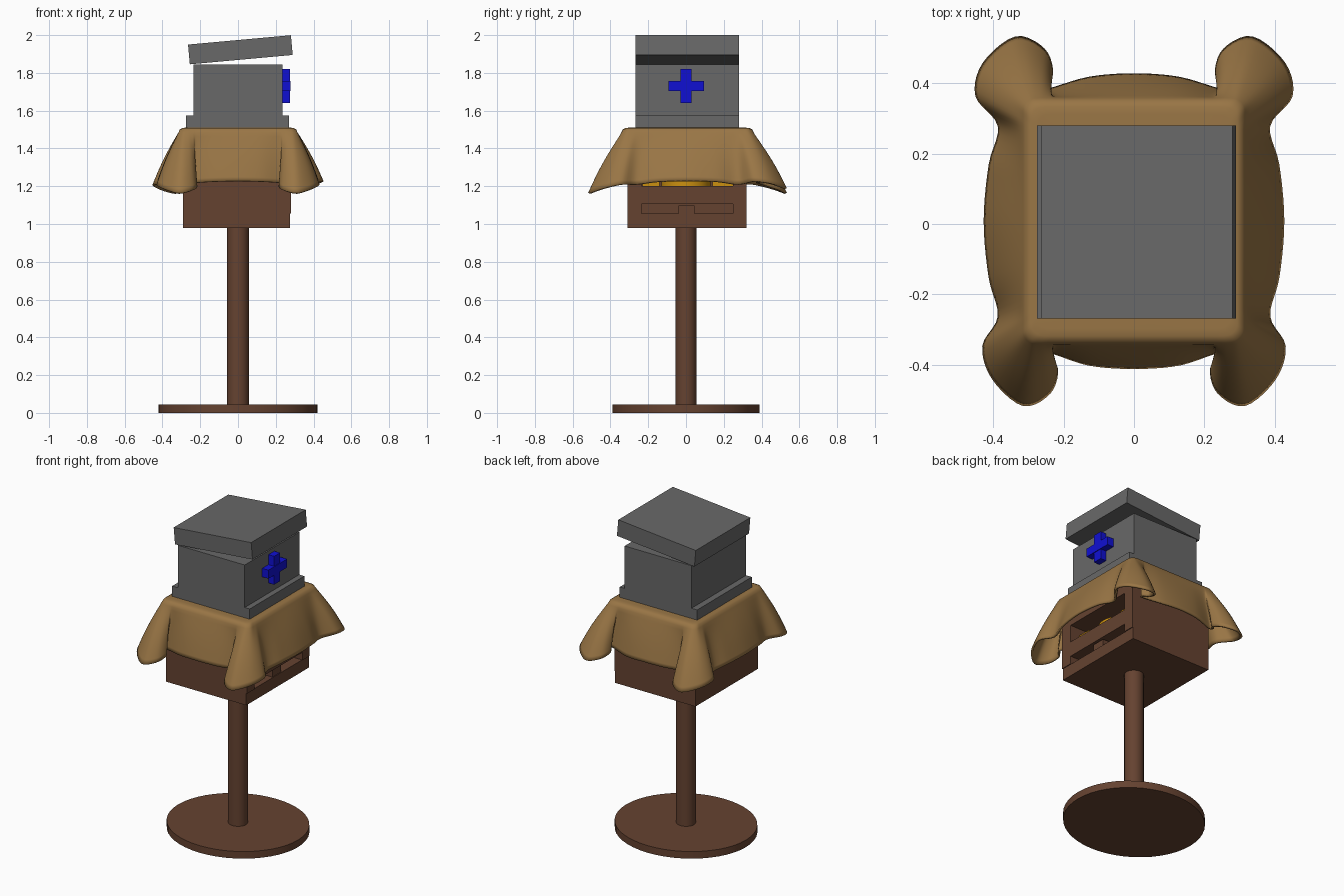
import bpy, bmesh, math
from mathutils import Vector

cube = bpy.data.objects.get("Cube")
if cube:
    bpy.data.objects.remove(cube, do_unlink=True)


def material(name, rgb):
    m = bpy.data.materials.new(name)
    m.use_nodes = True
    m.diffuse_color = (*rgb, 1)
    m.node_tree.nodes["Principled BSDF"].inputs["Base Color"].default_value = (*rgb, 1)
    return m


WOOD = material("dark wood", (0.13, 0.055, 0.03))
GREY = material("grey", (0.14, 0.14, 0.14))
CLOTH = material("tan cloth", (0.32, 0.18, 0.06))
BLUE = material("blue", (0.005, 0.005, 0.65))
GOLD = material("gold", (0.6, 0.28, 0.005))


def finish(bm, name, mat):
    bmesh.ops.recalc_face_normals(bm, faces=bm.faces)
    mesh = bpy.data.meshes.new(name)
    bm.to_mesh(mesh)
    bm.free()
    mesh.materials.append(mat)
    ob = bpy.data.objects.new(name, mesh)
    bpy.context.collection.objects.link(ob)
    return ob


def smooth(ob, angle=40):
    bpy.ops.object.select_all(action="DESELECT")
    ob.select_set(True)
    bpy.context.view_layer.objects.active = ob
    bpy.ops.object.shade_smooth_by_angle(angle=math.radians(angle))


def box(name, mat, xs, ys, zs, tilt=0):
    """Box from its x, y and z limits, tilted about y at its centre."""
    bm = bmesh.new()
    bmesh.ops.create_cube(bm, size=1)
    spans = (xs, ys, zs)
    bmesh.ops.scale(bm, verts=bm.verts, vec=[b - a for a, b in spans])
    ob = finish(bm, name, mat)
    ob.location = [(a + b) / 2 for a, b in spans]
    ob.rotation_euler.y = tilt
    return ob


def disc(name, mat, rx, ry, zs, x=0, y=0):
    bm = bmesh.new()
    bmesh.ops.create_cone(bm, cap_ends=True, segments=48, radius1=1, radius2=1, depth=1)
    bmesh.ops.scale(bm, verts=bm.verts, vec=(rx, ry, zs[1] - zs[0]))
    ob = finish(bm, name, mat)
    ob.location = (x, y, sum(zs) / 2)
    smooth(ob)
    return ob


# Stand
disc("stand_base", WOOD, 0.422, 0.388, (0, 0.045))
disc("stand_pole", WOOD, 0.057, 0.055, (0.04, 0.99))

# Cabinet with two slots in its left side
FULL = (-0.31, 0.32)
box("cabinet_lower", WOOD, (-0.29, 0.18), FULL, (0.98, 1.2))
box("cabinet_upper", WOOD, (-0.29, -0.1), FULL, (1.2, 1.48))
box("bottom_rail", WOOD, (0.18, 0.275), FULL, (0.98, 1.055))
box("middle_rail", WOOD, (0.18, 0.28), FULL, (1.105, 1.2))
box("top_rail", WOOD, (-0.1, 0.28), FULL, (1.31, 1.48))
for side, ys in (("right", (-0.31, -0.235)), ("left", (0.25, 0.32))):
    box(side + "_lower_stile", WOOD, (0.18, 0.28), ys, (1.055, 1.105))
    box(side + "_upper_stile", WOOD, (-0.1, 0.28), ys, (1.2, 1.31))
box("slot_handle", WOOD, (0.18, 0.27), (-0.04, 0.045), (1.055, 1.098))

# Gold things in the upper slot
disc("gold_dish", GOLD, 0.13, 0.13, (1.2, 1.26), 0.1)
for side, ys in (("right", (-0.23, -0.14)), ("left", (0.14, 0.25))):
    box(side + "_gold_bar", GOLD, (0, 0.22), ys, (1.2, 1.26))

# Draped cloth: shoulder x, y and hem x, y, z along one quarter
QUARTER = [
    (0.315, 0.00, 0.427, 0.00, 1.23),
    (0.315, 0.12, 0.413, 0.16, 1.225),
    (0.315, 0.24, 0.387, 0.27, 1.21),
    (0.315, 0.29, 0.44, 0.355, 1.21),
    (0.313, 0.325, 0.415, 0.45, 1.19),
    (0.295, 0.345, 0.325, 0.525, 1.165),
    (0.27, 0.35, 0.245, 0.49, 1.18),
    (0.24, 0.35, 0.222, 0.42, 1.2),
    (0.21, 0.35, 0.25, 0.375, 1.215),
    (0.12, 0.35, 0.13, 0.41, 1.225),
    (0.00, 0.35, 0.00, 0.42, 1.228),
]


def cloth_controls():
    points = []
    for sx, sy in ((1, 1), (-1, 1), (-1, -1), (1, -1)):
        row = QUARTER if sx * sy > 0 else QUARTER[::-1]
        for ax, ay, hx, hy, hz in row[:-1]:
            lobe = max(0, min(1, (hy - 0.27) * 8)) * (hx > 0.2)
            spread = 1 + (0.035 if sy > 0 else -0.03) * lobe
            lift = 0.025 * lobe if sx > 0 and sy > 0 else 0
            points.append((Vector((ax * sx, ay * sy + 0.008, 1.485)),
                           Vector((hx * sx * spread, hy * sy + 0.008, hz + lift))))
    return points


def spline(points, steps):
    """Closed smooth curve through the points."""
    out, n = [], len(points)
    for i in range(n):
        a, b, c, d = (points[(i + k) % n] for k in (-1, 0, 1, 2))
        for s in range(steps):
            t = s / steps
            out.append(b + (c - a) * (t / 2) + (a * 2 - b * 5 + c * 4 - d) * (t * t / 2)
                       + (b * 3 - a - c * 3 + d) * (t ** 3 / 2))
    return out


controls = cloth_controls()
shoulder = spline([p[0] for p in controls], 5)
hem = spline([p[1] for p in controls], 5)
rings = []
for scale, z in ((0.87, 1.51), (0.93, 1.509), (0.975, 1.502)):
    rings.append([Vector((p.x * scale, p.y * scale, z)) for p in shoulder])
for k in range(13):
    t = k / 12
    out = t + 0.06 * math.sin(math.pi * t)
    ring = []
    for a, b in zip(shoulder, hem):
        p = a.lerp(b, out)
        p.z = a.z + (b.z - a.z) * t
        ring.append(p)
    rings.append(ring)
bm = bmesh.new()
loops = [[bm.verts.new(p) for p in ring] for ring in rings]
bm.faces.new(loops[0])
for upper, lower in zip(loops, loops[1:]):
    for i in range(len(upper)):
        j = (i + 1) % len(upper)
        bm.faces.new((upper[i], lower[i], lower[j], upper[j]))
cloth = finish(bm, "draped_cloth", CLOTH)
if cloth.data.polygons[0].normal.z < 0:
    cloth.data.flip_normals()
smooth(cloth, 60)
thick = cloth.modifiers.new("thickness", "SOLIDIFY")
thick.thickness = 0.012
thick.offset = -1

# Box with a tilted lid
DEPTH = (-0.268, 0.28)
box("box_foot", GREY, (-0.275, 0.27), DEPTH, (1.5, 1.575))
box("box_body", GREY, (-0.235, 0.235), DEPTH, (1.51, 1.845))
box("box_lid", GREY, (-0.261, 0.286), DEPTH, (1.87, 1.975), math.radians(-5.2))

# Cross on the left side of the box
box("cross_upright", BLUE, (0.23, 0.275), (-0.03, 0.03), (1.64, 1.82))
box("cross_bar", BLUE, (0.23, 0.279), (-0.093, 0.095), (1.703, 1.757))
